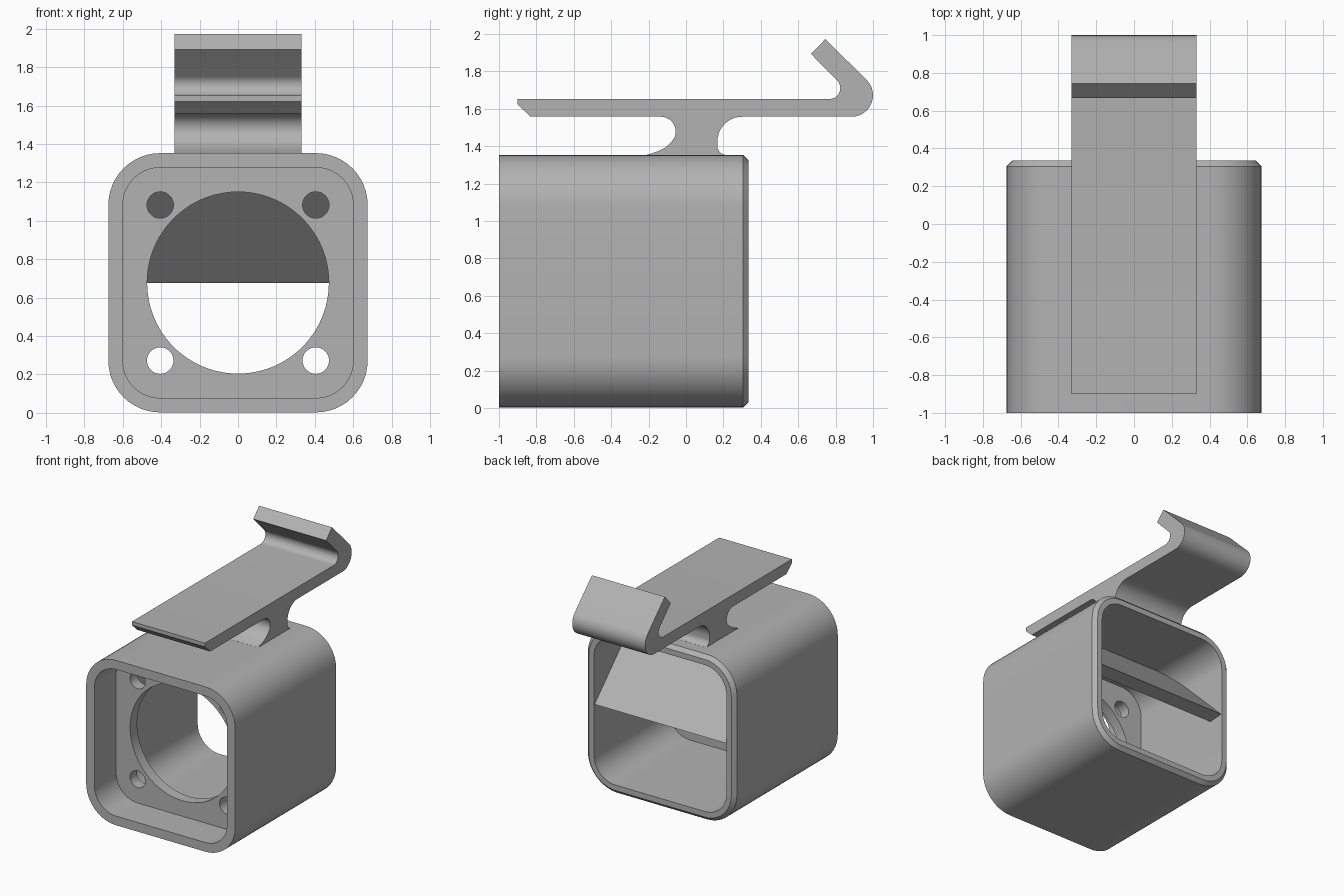
import bpy, bmesh, math
from mathutils import Vector

cube = bpy.data.objects.get("Cube")
if cube:
    bpy.data.objects.remove(cube, do_unlink=True)

grey = bpy.data.materials.new("plain_grey")
grey.use_nodes = True
colour = (0.45, 0.45, 0.45, 1)
grey.diffuse_color = colour
grey.node_tree.nodes["Principled BSDF"].inputs["Base Color"].default_value = colour

MID = 0.6775      # height of the housing axis
CORNER = 0.405    # corner arc centres, shared with the screw holes


def arc(cx, cy, r, start, end, steps=12):
    """Points on an arc, angles in degrees."""
    angles = [math.radians(start + (end - start) * i / steps) for i in range(steps + 1)]
    return [(cx + r * math.cos(a), cy + r * math.sin(a)) for a in angles]


def rounded_square(r):
    points = []
    for k, (sx, sz) in enumerate([(1, 1), (-1, 1), (-1, -1), (1, -1)]):
        points += arc(sx * CORNER, MID + sz * CORNER, r, 90 * k, 90 * k + 90)
    return points


def finish(name, bm):
    bmesh.ops.recalc_face_normals(bm, faces=bm.faces)
    mesh = bpy.data.meshes.new(name)
    bm.to_mesh(mesh)
    bm.free()
    mesh.materials.append(grey)
    obj = bpy.data.objects.new(name, mesh)
    bpy.context.collection.objects.link(obj)
    return obj


def loft(name, rings, closed=False):
    """Bridge matching rings of points; cap the ends unless the rings loop round."""
    bm = bmesh.new()
    loops = [[bm.verts.new(p) for p in ring] for ring in rings]
    pairs = list(zip(loops, loops[1:]))
    if closed:
        pairs.append((loops[-1], loops[0]))
    else:
        bm.faces.new(loops[0])
        bm.faces.new(loops[-1])
    for a, b in pairs:
        for i in range(len(a)):
            j = (i + 1) % len(a)
            bm.faces.new((a[i], a[j], b[j], b[i]))
    return finish(name, bm)


def along_y(profile, y):
    return [Vector((x, y, z)) for x, z in profile]


def along_x(name, profile, half):
    return loft(name, [[Vector((x, y, z)) for y, z in profile] for x in (-half, half)])


# Square tube housing with a chamfered rear edge
outer, chamfer, inner = (rounded_square(r) for r in (0.27, 0.24, 0.195))
housing = loft("housing", [along_y(outer, -1), along_y(outer, 0.305), along_y(chamfer, 0.335),
                           along_y(inner, 0.335), along_y(inner, -1)], closed=True)

# Recessed mounting plate with a large opening and four screw holes
seat = rounded_square(0.2)
plate = loft("mounting_plate", [along_y(seat, -0.72), along_y(seat, -0.63)])
holes = [(0, MID, 0.473, 96)]
holes += [(sx * CORNER, MID + sz * CORNER, 0.069, 32) for sx in (-1, 1) for sz in (-1, 1)]
for x, z, r, steps in holes:
    circle = arc(x, z, r, 0, 360, steps)[:-1]
    cutter = loft("hole_cutter", [along_y(circle, -0.9), along_y(circle, -0.5)])
    cutter.hide_render = True
    cut = plate.modifiers.new("hole", 'BOOLEAN')
    cut.operation, cut.solver, cut.object = 'DIFFERENCE', 'EXACT', cutter
    bpy.context.view_layer.objects.active = plate
    bpy.ops.object.modifier_apply(modifier=cut.name)
    bpy.data.objects.remove(cutter, do_unlink=True)

# Sloping hood inside the rear half
hood = along_x("sloping_hood", [(0.33, 0.685), (0.2, 0.675), (-0.385, 1.27), (-0.255, 1.27)], 0.597)

# Clip with stem and upturned hook, drawn as one side profile
clip_profile = [(-0.9, 1.652), (-0.9, 1.622), (-0.83, 1.557)]
clip_profile += arc(-0.135, 1.477, 0.08, 90, -20)
clip_profile += [(-0.08, 1.42), (-0.11, 1.393), (-0.15, 1.372), (-0.21, 1.353), (-0.21, 1.32)]
clip_profile += [(0.21, 1.32), (0.21, 1.353)]
clip_profile += arc(0.215, 1.4, 0.047, 260, 180, 6)
clip_profile += arc(0.3, 1.425, 0.132, 175, 90)
clip_profile += arc(0.885, 1.672, 0.115, -90, 45)
clip_profile += [(0.745, 1.972), (0.668, 1.893)]
clip_profile += arc(0.767, 1.71, 0.058, 45, -90)
clip = along_x("hook_clip", clip_profile, 0.33)

# Smooth the curves, keep the edges crisp
for obj in (housing, plate, hood, clip):
    bpy.ops.object.select_all(action='DESELECT')
    obj.select_set(True)
    bpy.context.view_layer.objects.active = obj
    bpy.ops.object.shade_smooth_by_angle(angle=math.radians(30))
